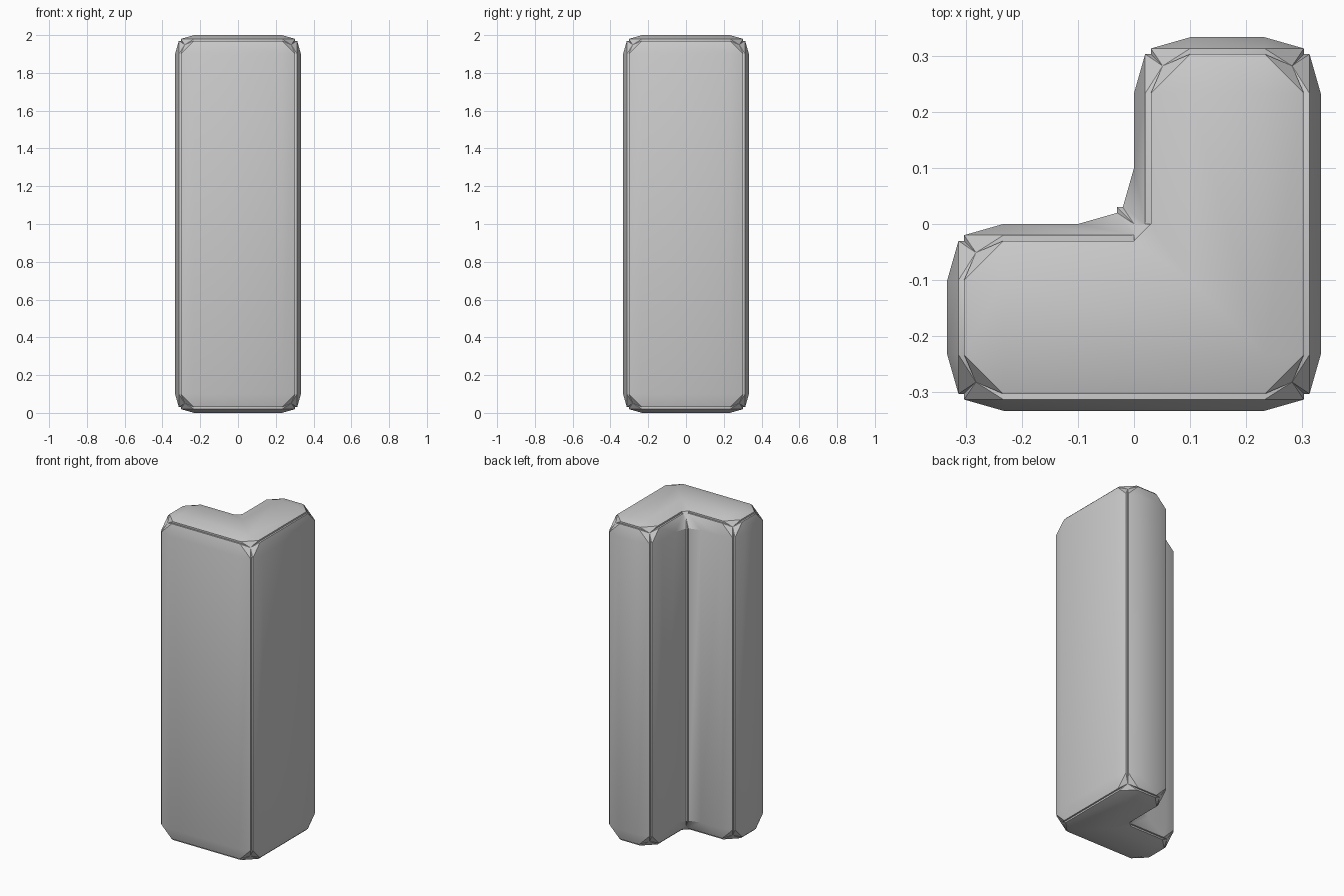
import bpy, bmesh, math
from mathutils import Vector

if "Cube" in bpy.data.objects:
    bpy.data.objects.remove(bpy.data.objects["Cube"])

A, H = 0.333, 2.0
CUT, RIM, DROP = 0.1, 0.03, 0.02     # corner cut, panel margin, panel edge drop

# L-shaped outline and the eight faces of its prism
outline = [(-A, -A), (A, -A), (A, A), (0, A), (0, 0), (-A, 0)]
n = len(outline)
pts = [Vector((x, y, z)) for z in (0, H) for x, y in outline]
faces = [list(range(n))[::-1], list(range(n, 2 * n))]
faces += [[i, (i + 1) % n, (i + 1) % n + n, i + n] for i in range(n)]
normals = [Vector((0, 0, -1)), Vector((0, 0, 1))]
normals += [(pts[f[1]] - pts[f[0]]).cross(Vector((0, 0, 1))).normalized() for f in faces[2:]]
inner_fold = (4, 4 + n)

# inward direction of every edge, per face
inward, edge_faces = {}, {}
for f, loop in enumerate(faces):
    for a, b in zip(loop, loop[1:] + loop[:1]):
        e = frozenset((a, b))
        inward[f, e] = normals[f].cross((pts[b] - pts[a]).normalized())
        edge_faces.setdefault(e, []).append(f)

bm = bmesh.new()
cache = {}


def vert(key, co):
    if key not in cache:
        cache[key] = bm.verts.new(co)
    return cache[key]


def edge_end(e, v):
    other = next(i for i in e if i != v)
    d = (pts[other] - pts[v]).normalized()
    short = 0 if v in inner_fold and abs(d.z) < 0.5 else CUT
    return pts[v] + d * short


def rim(f, e, v):
    g = next(i for i in edge_faces[e] if i != f)
    return vert(("rim", f, e, v), edge_end(e, v) + RIM * inward[f, e] + DROP * inward[g, e])


def floor(e, v):
    f, g = edge_faces[e]
    return vert(("floor", e, v), edge_end(e, v) + RIM * (inward[f, e] + inward[g, e]))


caps = {v: [] for v in range(2 * n)}

# raised panels with sloping borders and cut corners
for f, loop in enumerate(faces):
    centre = []
    for i, v in enumerate(loop):
        ep, en = frozenset((loop[i - 1], v)), frozenset((v, loop[(i + 1) % len(loop)]))
        co = pts[v] + CUT * (inward[f, ep] + inward[f, en])
        c = vert(("inner", f, v), co)
        centre.append(c)
        r0, r1 = rim(f, ep, v), rim(f, en, v)
        bm.faces.new((c, r0, r1))
        caps[v].append((r0, r1))
    bm.faces.new(centre)
    for i, v in enumerate(loop):
        w = loop[(i + 1) % len(loop)]
        e = frozenset((v, w))
        bm.faces.new((centre[i], rim(f, e, v), rim(f, e, w), centre[(i + 1) % len(loop)]))

# narrow grooves between panels
for e, pair in edge_faces.items():
    v, w = e
    for f in pair:
        bm.faces.new((rim(f, e, v), floor(e, v), floor(e, w), rim(f, e, w)))
        for end in e:
            caps[end].append((rim(f, e, end), floor(e, end)))

# corner facets
for v, segments in caps.items():
    ring = {p for s in segments for p in s}
    mid = bm.verts.new(sum((p.co for p in ring), Vector()) / len(ring))
    for a, b in segments:
        bm.faces.new((mid, a, b))

bmesh.ops.recalc_face_normals(bm, faces=bm.faces[:])
mesh = bpy.data.meshes.new("corner_pillar")
bm.to_mesh(mesh)
bm.free()
pillar = bpy.data.objects.new("corner_pillar", mesh)
bpy.context.collection.objects.link(pillar)
bpy.context.view_layer.objects.active = pillar
pillar.select_set(True)
bpy.ops.object.shade_smooth_by_angle(angle=math.radians(30))
